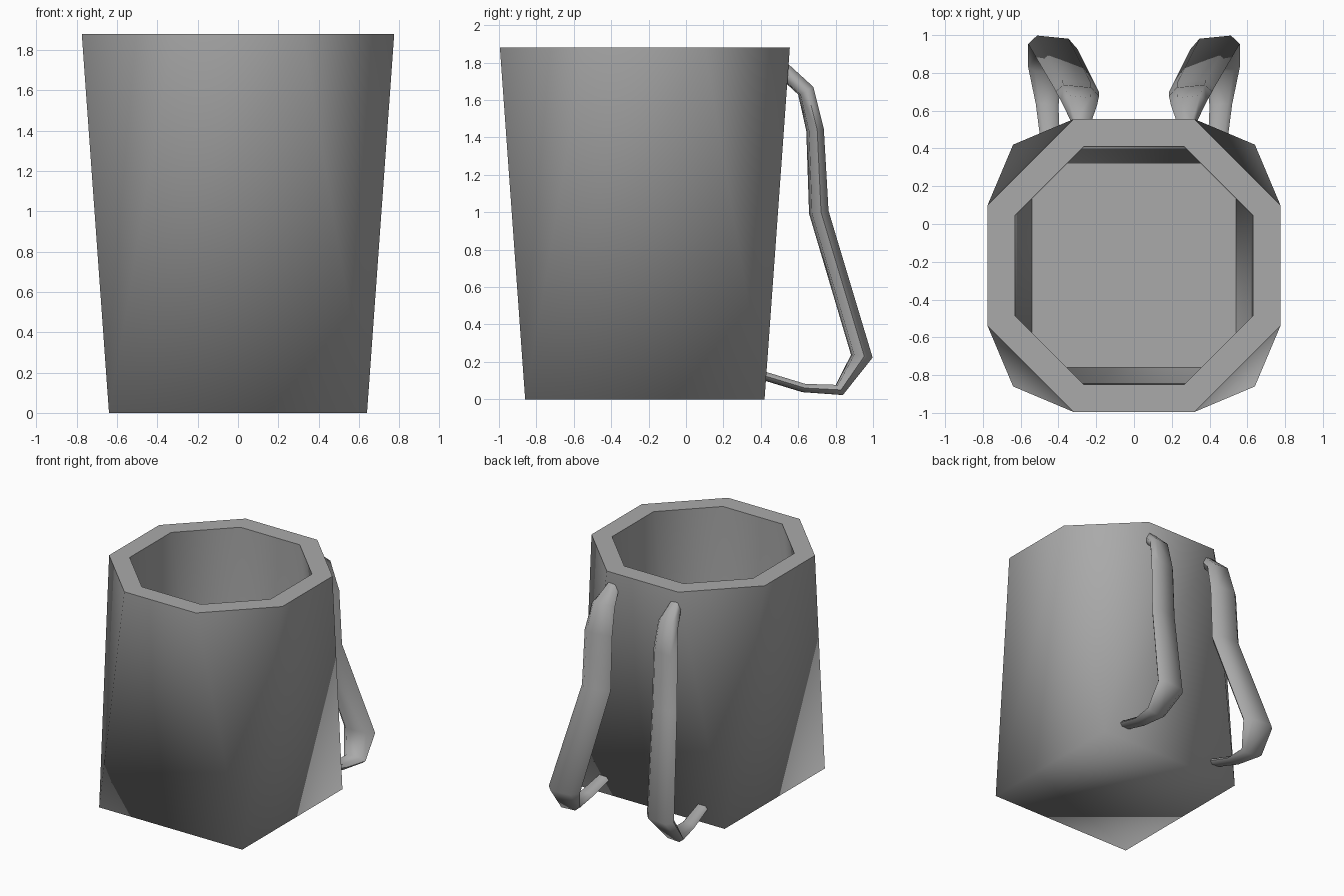
import bpy, bmesh, math
from mathutils import Vector

cube = bpy.data.objects.get("Cube")
if cube:
    bpy.data.objects.remove(cube, do_unlink=True)

grey = bpy.data.materials.new("mid grey")
grey.use_nodes = True
colour = (0.4, 0.4, 0.4, 1)
grey.diffuse_color = colour
grey.node_tree.nodes["Principled BSDF"].inputs["Base Color"].default_value = colour

CENTRE_Y = -0.22
HEIGHT = 1.88


def finish(bm, name):
    bmesh.ops.recalc_face_normals(bm, faces=bm.faces)
    mesh = bpy.data.meshes.new(name)
    bm.to_mesh(mesh)
    bm.free()
    mesh.materials.append(grey)
    obj = bpy.data.objects.new(name, mesh)
    bpy.context.collection.objects.link(obj)
    return obj


def octagon(bm, half, flat, z):
    """Two points per side, going round the four sides."""
    ring = []
    for k in range(4):
        c, s = round(math.cos(k * math.pi / 2)), round(math.sin(k * math.pi / 2))
        for t in (-flat, flat):
            ring.append(bm.verts.new((c * half - s * t, s * half + c * t + CENTRE_Y, z)))
    return ring


def square(bm, half, z):
    """Corner k lies between side k and side k + 1."""
    corners = ((1, 1), (-1, 1), (-1, -1), (1, -1))
    return [bm.verts.new((x * half, y * half + CENTRE_Y, z)) for x, y in corners]


def wall(bm, top, base):
    """Tapered sides joined by triangular corners, closed by a square base."""
    for k in range(4):
        bm.faces.new((base[k - 1], base[k], top[2 * k + 1], top[2 * k]))
        bm.faces.new((base[k], top[(2 * k + 2) % 8], top[2 * k + 1]))
    return bm.faces.new(base)


# Container: octagonal mouth narrowing to a square base, with a thick wall
bm = bmesh.new()
outer = octagon(bm, 0.775, 0.32, HEIGHT)
inner = octagon(bm, 0.63, 0.265, HEIGHT)
wall(bm, outer, square(bm, 0.64, 0))
floor = wall(bm, inner, square(bm, 0.54, 0.1))
rim = [bm.faces.new((outer[i], outer[(i + 1) % 8], inner[(i + 1) % 8], inner[i]))
       for i in range(8)]
for face in bm.faces:
    face.smooth = True
for face in rim + [floor]:
    for edge in face.edges:
        if not all(f in rim for f in edge.link_faces):
            edge.smooth = False
finish(bm, "container")

# Strap path: x, y, z, width, thickness
PATH = [
    (0.28, 0.52, 1.76, 0.09, 0.08),
    (0.29, 0.64, 1.65, 0.19, 0.08),
    (0.30, 0.69, 1.44, 0.23, 0.08),
    (0.305, 0.71, 1.00, 0.24, 0.09),
    (0.43, 0.94, 0.23, 0.26, 0.10),
    (0.47, 0.82, 0.05, 0.18, 0.06),
    (0.46, 0.63, 0.06, 0.12, 0.045),
    (0.44, 0.40, 0.13, 0.10, 0.045),
]
SECTION = [(-0.5, 0), (-0.32, -0.5), (0.32, -0.5), (0.5, 0), (0.32, 0.5), (-0.32, 0.5)]


def strap(name, side):
    bm = bmesh.new()
    points = [Vector((0, y, z)) for _, y, z, _, _ in PATH]
    rings = []
    for i, (x, y, z, width, thick) in enumerate(PATH):
        # Bisect neighbouring directions so the bends are mitred
        before = (points[i] - points[max(i - 1, 0)]).normalized()
        after = (points[min(i + 1, len(points) - 1)] - points[i]).normalized()
        along = (before + after).normalized()
        out = Vector((0, -along.z, along.y))
        across = Vector((1, 0.1, 0))
        rings.append([])
        for u, v in SECTION:
            p = Vector((x, y, z)) + across * u * width + out * v * thick
            rings[-1].append(bm.verts.new((p.x * side, p.y, p.z)))
    n = len(SECTION)
    for a, b in zip(rings, rings[1:]):
        for j in range(n):
            bm.faces.new((a[j], a[(j + 1) % n], b[(j + 1) % n], b[j]))
    bm.faces.new(rings[0])
    bm.faces.new(rings[-1])
    obj = finish(bm, name)
    bpy.ops.object.select_all(action='DESELECT')
    obj.select_set(True)
    bpy.context.view_layer.objects.active = obj
    bpy.ops.object.shade_smooth_by_angle(angle=math.radians(65))


# Pair of carrying straps on the back
strap("left_strap", 1)
strap("right_strap", -1)
